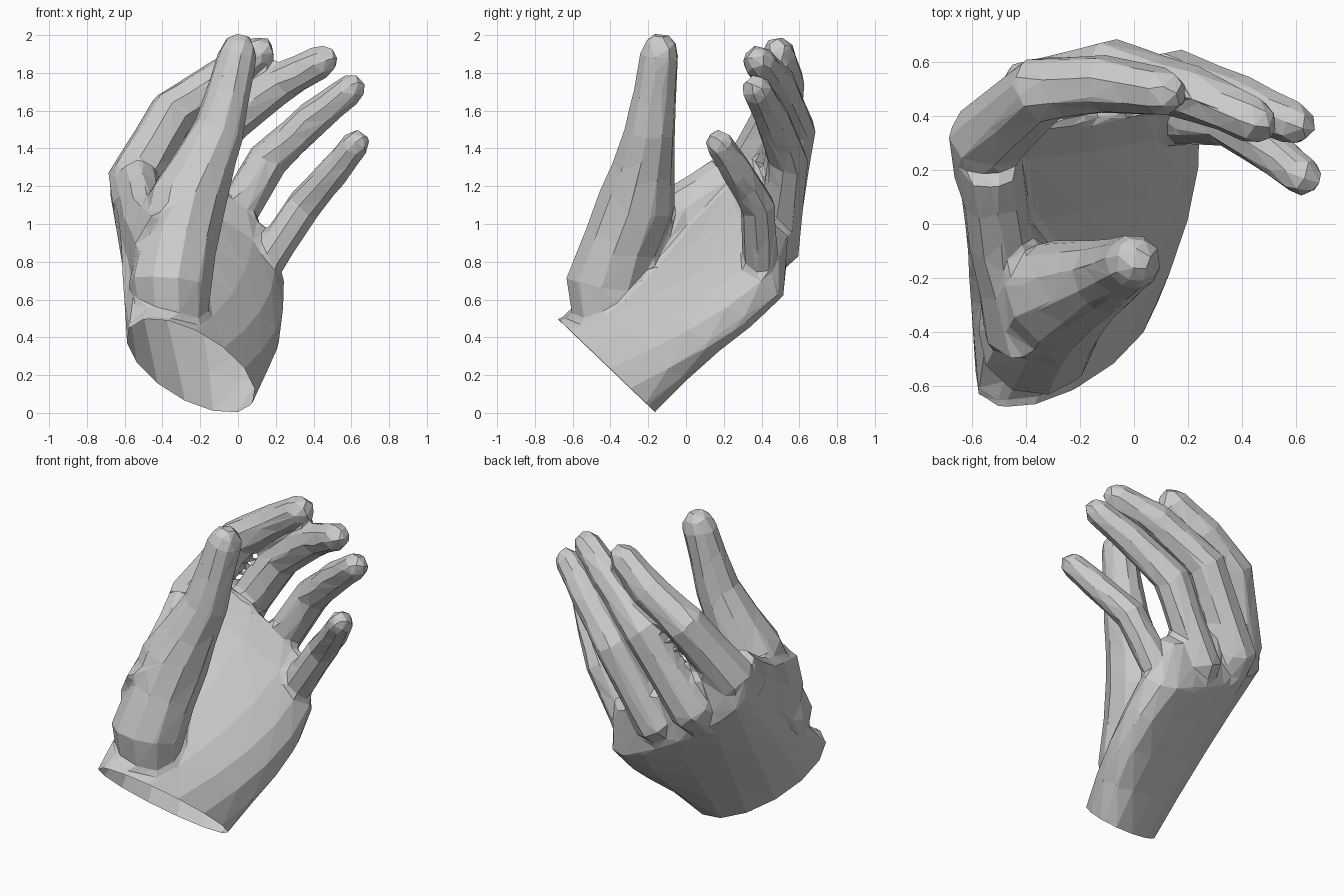
import bpy, bmesh, math
from mathutils import Vector as V

if "Cube" in bpy.data.objects:
    bpy.data.objects.remove(bpy.data.objects["Cube"])

ALONG = V((0, 0.14, 0.13))       # step from wrist towards knuckles
ACROSS = V((0.85, 0.17, -0.5))   # line of the knuckles


def skin(name, rings):
    """Join rings of points into a closed, flat-faced solid."""
    bm = bmesh.new()
    loops = [[bm.verts.new(p) for p in r] for r in rings]
    n = len(loops[0])
    for a, b in zip(loops, loops[1:]):
        for i in range(n):
            j = (i + 1) % n
            bm.faces.new((a[i], a[j], b[j], b[i]))
    bm.faces.new(loops[0][::-1])
    bm.faces.new(loops[-1])
    bmesh.ops.recalc_face_normals(bm, faces=bm.faces)
    me = bpy.data.meshes.new(name)
    bm.to_mesh(me)
    bm.free()
    ob = bpy.data.objects.new(name, me)
    bpy.context.collection.objects.link(ob)
    return ob


def oval(c, u, v, n, power=1.0):
    def soft(x):
        return math.copysign(abs(x) ** power, x)
    turns = [2 * math.pi * (i + 0.5) / n for i in range(n)]
    return [c + u * soft(math.cos(a)) + v * soft(math.sin(a)) for a in turns]


def tube(name, centres, radii, side, n=8, depth=1.0, tip=True):
    """Jointed tube, slimmer between the joints, with a rounded end."""
    cs, rs = [V(c) for c in centres], [r * 1.06 for r in radii]
    pts = [(cs[0], rs[0])]
    for i in range(1, len(cs)):
        pts.append(((cs[i - 1] + cs[i]) / 2, (rs[i - 1] + rs[i]) * 0.48))
        pts.append((cs[i], rs[i]))
    if tip:
        t = (cs[-1] - cs[-2]).normalized()
        r = rs[-1]
        pts += [(cs[-1] + t * r * 0.55, r * 0.83), (cs[-1] + t * r, r * 0.4)]
    rings = []
    for i, (c, r) in enumerate(pts):
        t = (pts[min(i + 1, len(pts) - 1)][0] - pts[max(i - 1, 0)][0]).normalized()
        s = (side - t * side.dot(t)).normalized()
        rings.append(oval(c, s * r, t.cross(s) * r * depth, n))
    return skin(name, rings)


def finger(name, joints, root, end):
    """Finger from knuckle to tip, rooted inside the palm."""
    path = [V(joints[0]) - ALONG] + [V(j) for j in joints]
    k = len(joints) - 1
    radii = [root * 0.8] + [root + (end - root) * i / k for i in range(k + 1)]
    return tube(name, path, radii, ACROSS)


def apply(kind, **settings):
    m = hand.modifiers.new(kind.lower(), kind)
    for key, value in settings.items():
        setattr(m, key, value)
    bpy.ops.object.modifier_apply(modifier=m.name)


# Palm: centre, half width and half thickness at wrist, knuckles and finger webs
stations = [[V(p) for p in s] for s in (
    ((-0.25, -0.42, 0.25), (0.32, 0.075, -0.07), (-0.12, -0.25, 0.24)),
    ((-0.22, 0.38, 0.94), (0.45, 0.07, -0.28), (0.07, -0.11, 0.13)),
    ((-0.20, 0.45, 1.18), (0.36, 0.05, -0.25), (0.04, -0.07, 0.06)))]
wrist, knuckles, webs = stations
rings = []
for i in range(-1, 5):
    f = i / 4
    c, u, v = (a.lerp(b, f) for a, b in zip(wrist, knuckles))
    bulge = f * (1 - f)
    rings.append(oval(c + u * bulge * 0.35, u * (1 + bulge * 0.35), v * (1 - 0.3 * bulge), 14, 1 - 0.25 * f))
rings.append(oval(*webs, 14, 0.75))
hand = skin("hand", rings)

parts = [
    # Fingers: knuckle, middle joint, end joint, tip
    finger("index_finger", [(-0.55, 0.31, 1.23), (-0.34, 0.50, 1.60),
                            (-0.10, 0.52, 1.76), (0.10, 0.49, 1.90)], 0.14, 0.09),
    finger("middle_finger", [(-0.38, 0.48, 1.03), (-0.08, 0.57, 1.51),
                             (0.23, 0.48, 1.75), (0.44, 0.385, 1.86)], 0.13, 0.085),
    finger("ring_finger", [(-0.12, 0.48, 0.87), (0.16, 0.54, 1.34),
                           (0.41, 0.45, 1.57), (0.59, 0.375, 1.71)], 0.12, 0.08),
    finger("little_finger", [(0.11, 0.40, 0.74), (0.35, 0.38, 1.10),
                             (0.51, 0.27, 1.28), (0.62, 0.18, 1.42)], 0.10, 0.075),
    # Thumb with its fleshy base
    tube("thumb", [(-0.34, -0.40, 0.32), (-0.36, -0.42, 0.68), (-0.27, -0.26, 1.12),
                   (-0.10, -0.19, 1.50), (0.0, -0.14, 1.90)],
         (0.17, 0.21, 0.20, 0.13, 0.10), V((1, 0.2, 0)), 10),
    # Web of skin between thumb and index finger
    tube("thumb_web", [(-0.37, -0.35, 0.82), (-0.50, -0.03, 1.0), (-0.54, 0.25, 1.18)],
         (0.19, 0.12, 0.12), V((1, 0.2, 0)), 10, 1.6, False),
]

# Merge everything into one skin, soften the joins, reduce to flat facets
bpy.context.view_layer.objects.active = hand
for ob in parts:
    apply("BOOLEAN", operation="UNION", solver="EXACT", object=ob)
    bpy.data.objects.remove(ob)
apply("REMESH", mode="VOXEL", voxel_size=0.018)
apply("SMOOTH", factor=0.5, iterations=8)
apply("DECIMATE", ratio=1400 / (2 * len(hand.data.polygons)))

# Slice the wrist open
bm = bmesh.new()
bm.from_mesh(hand.data)
bmesh.ops.bisect_plane(bm, geom=bm.verts[:] + bm.edges[:] + bm.faces[:], plane_co=wrist[0],
                       plane_no=wrist[1].cross(wrist[2]), clear_outer=True)
if max(v.co.z for v in bm.verts) < 1:
    raise RuntimeError("wrong side cut")
for f in bm.faces:
    f.smooth = False
bm.to_mesh(hand.data)
bm.free()
